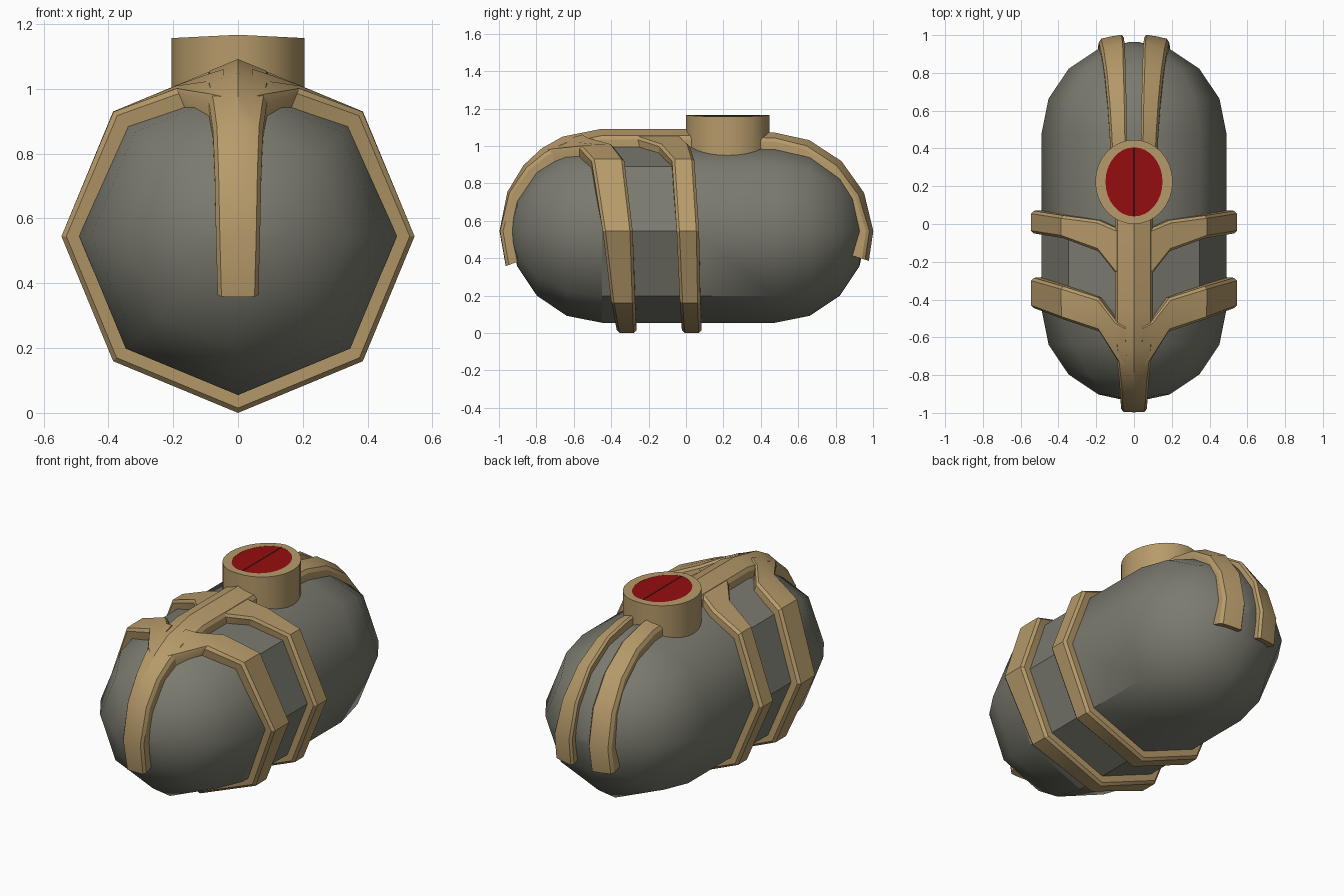
import bpy, bmesh, math

if "Cube" in bpy.data.objects:
    bpy.data.objects.remove(bpy.data.objects["Cube"])

ZC, R0, Y0, Y1 = 0.545, 0.49, -0.45, 0.475   # capsule axis height, radius, cap centres


def material(name, rgb):
    m = bpy.data.materials.new(name)
    m.diffuse_color = (*rgb, 1)
    m.use_nodes = True
    m.node_tree.nodes["Principled BSDF"].inputs["Base Color"].default_value = m.diffuse_color
    return m


GREY = material("dark_grey", (0.195, 0.195, 0.16))
TAN = material("tan_metal", (0.47, 0.325, 0.145))
RED = material("red", (0.30, 0.004, 0.005))
DARK = material("dark_red_slit", (0.04, 0.003, 0.003))


def make(name, bm, mats, angle=30, mirror=False):
    bmesh.ops.recalc_face_normals(bm, faces=bm.faces[:])
    me = bpy.data.meshes.new(name)
    bm.to_mesh(me)
    bm.free()
    ob = bpy.data.objects.new(name, me)
    bpy.context.collection.objects.link(ob)
    for m in mats:
        me.materials.append(m)
    bpy.ops.object.select_all(action='DESELECT')
    ob.select_set(True)
    bpy.context.view_layer.objects.active = ob
    bpy.ops.object.shade_smooth_by_angle(angle=math.radians(angle))
    if mirror:
        ob.modifiers.new("mirror", 'MIRROR')
    return ob


def loft(sections, cap_start=True, cap_end=True, closed=False):
    """Skin closed cross-section loops one after another."""
    bm = bmesh.new()
    rings = [[bm.verts.new(p) for p in s] for s in sections]
    n = len(rings[0])
    pairs = list(zip(rings, rings[1:])) + ([(rings[-1], rings[0])] if closed else [])
    for a, b in pairs:
        for i in range(n):
            j = (i + 1) % n
            bm.faces.new((a[i], a[j], b[j], b[i]))
    if cap_start and not closed:
        bm.faces.new(rings[0])
    if cap_end and not closed:
        bm.faces.new(rings[-1])
    return bm


def oct_dir(u):
    """Point on a unit octagon; u=0 top, 2 side, 4 bottom."""
    k = int(u)
    f = u - k
    a, b = k * math.pi / 4, (k + 1) * math.pi / 4
    return (math.sin(a) * (1 - f) + math.sin(b) * f,
            math.cos(a) * (1 - f) + math.cos(b) * f)


def radius(y, t):
    """Capsule radius at y, offset outward by t."""
    d = max(Y0 - y, y - Y1, 0)
    return math.sqrt(max((R0 + t) ** 2 - d * d, 0))


# Capsule body: eight sides, rounded ends
rings = []
for yc, sgn, angs in ((Y0, -1, (88, 67.5, 45, 22.5, 0)), (0.03, 1, (0,)),
                      (Y1, 1, (0, 22.5, 45, 67.5, 88))):
    for a in angs:
        a = math.radians(a)
        r, y = R0 * math.cos(a), yc + sgn * R0 * math.sin(a)
        rings.append([(r * math.sin(k * math.pi / 4), y, ZC + r * math.cos(k * math.pi / 4))
                      for k in range(8)])
body = make("capsule_body", loft(rings), [GREY], 60)
for p in body.data.polygons:             # faceted middle between the hoops
    if Y0 < p.center.y < 0.03 and abs(p.normal.y) < 0.01:
        p.use_smooth = False
for e in body.data.edges:                # crisp lower edge of the belly
    if all(abs(body.data.vertices[v].co.z - (ZC - R0 * 0.7071)) < 0.01 for v in e.vertices):
        e.use_edge_sharp = True


# Slanted octagonal hoops that sweep into the spine
def hoop(name, stations):
    secs = []
    for u, yf, yr in stations:
        dx, dz = oct_dir(u)
        prof = [(yf, -0.03), (yf, 0.04), (yf + 0.015, 0.055), ((yf + yr) / 2, 0.055),
                (yr - 0.015, 0.055), (yr, 0.04), (yr, -0.03)]
        secs.append([(radius(y, t) * dx, y, ZC + radius(y, t) * dz) for y, t in prof])
    make(name, loft(secs, cap_end=False), [TAN], 30, True)


hoop("rear_hoop", [(0.12, -0.30, -0.03), (0.26, -0.26, -0.02), (0.5, -0.145, 0.02),
                   (1, -0.075, 0.045), (2, -0.05, 0.07), (3, -0.033, 0.077), (4, -0.022, 0.083)])
hoop("front_hoop", [(0.12, -0.78, -0.54), (0.26, -0.73, -0.51), (0.5, -0.57, -0.39),
                    (1, -0.505, -0.33), (2, -0.445, -0.285), (3, -0.40, -0.272),
                    (4, -0.37, -0.265)])


# Straps running lengthwise over the caps
def strap(name, yc, sgn, stations, mirror=False):
    """Stations: (extra y, cap angle, centre x, half width)."""
    secs = []
    for dy, deg, cx, w in stations:
        a = math.radians(deg)
        prof = [(-w, -0.03), (-w, 0.042), (-w + 0.012, 0.057), (0, 0.057),
                (w - 0.012, 0.057), (w, 0.042), (w, -0.03)]
        sec = []
        for x, t in prof:
            x += cx
            r = R0 + t - 0.414 * abs(x) * max(math.cos(a), 0) - 0.8 * x * x * math.sin(a)
            sec.append((x, yc + sgn * (r * math.sin(a) - dy), ZC + r * math.cos(a)))
        secs.append(sec)
    make(name, loft(secs), [TAN], 30, mirror)


strap("spine", Y0, -1, [(0.48, 0, 0, 0.1), (0, 0, 0, 0.1), (0, 22.5, 0, 0.1),
                        (0, 36, 0, 0.088), (0, 50, 0, 0.077), (0, 67.5, 0, 0.072),
                        (0, 90, 0, 0.068), (0, 110, 0, 0.063)])
strap("back_strap", 0.458, 1, [(0.08, 0, 0.08, 0.045), (0, 2, 0.083, 0.046),
                               (0, 22.5, 0.09, 0.05), (0, 45, 0.10, 0.055),
                               (0, 67.5, 0.11, 0.062), (0, 90, 0.12, 0.066),
                               (0, 107, 0.124, 0.066)], True)


# Oval collar with a slightly ridged top
def top_z(x):
    return 1.167 - 0.05 * abs(x)


HY, RX, RY = 0.223, 0.205, 0.223
N = 32
secs = []
for i in range(N):
    c, s = math.cos(2 * math.pi * i / N), math.sin(2 * math.pi * i / N)
    xo, yo, xi, yi = RX * c, HY + RY * s, (RX - 0.054) * c, HY + (RY - 0.04) * s
    secs.append([(xo, yo, 0.86), (xo, yo, top_z(xo)), (xi, yi, top_z(xi)), (xi, yi, 0.86)])
make("hatch_collar", loft(secs, closed=True), [TAN], 40)

# Red lens with a dark centre slit
bm = bmesh.new()
rx, ry = RX - 0.053, RY - 0.039
half = [0.006] + [rx * math.sin(math.radians(a)) for a in range(10, 91, 10)]
xs = [-x for x in reversed(half)] + half
cols = []
for x in xs:
    h = max(ry * math.sqrt(max(1 - (x / rx) ** 2, 0)), 0.001)
    cols.append([bm.verts.new((x, HY + q * h, top_z(x) - 0.001)) for q in (-1, 1)])
for a, b in zip(cols, cols[1:]):
    f = bm.faces.new((a[0], b[0], b[1], a[1]))
    f.material_index = 1 if abs(f.calc_center_median().x) < 0.003 else 0
make("red_lens", bm, [RED, DARK], 3)
